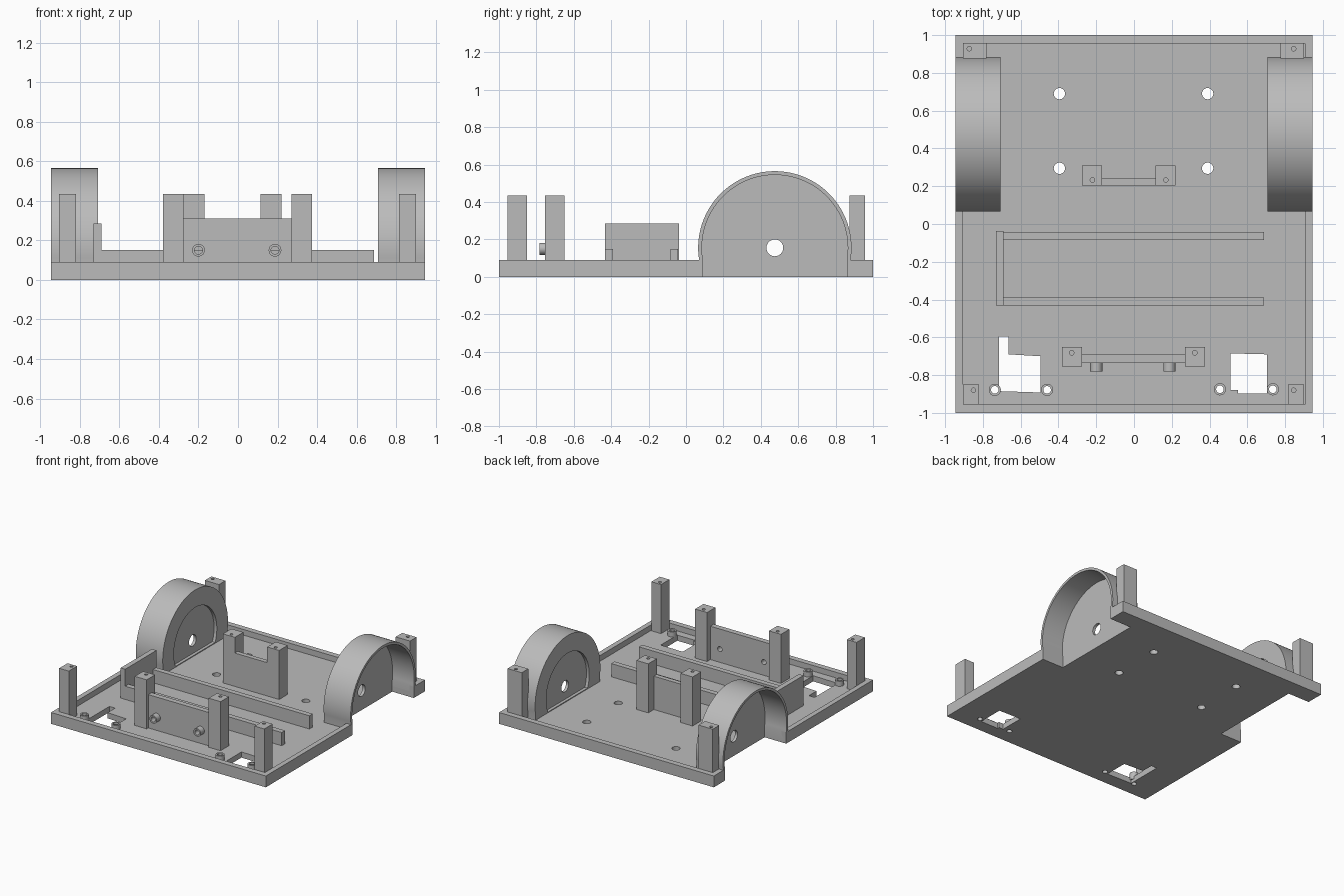
import bpy
import bmesh
import math

old = bpy.data.objects.get("Cube")
if old:
    bpy.data.objects.remove(old, do_unlink=True)

grey = bpy.data.materials.new("light_grey")
grey.use_nodes = True
COLOUR = (0.5, 0.5, 0.5, 1)
grey.diffuse_color = COLOUR
grey.node_tree.nodes["Principled BSDF"].inputs["Base Color"].default_value = COLOUR


def prism(name, pts, axis, lo, hi):
    """Extrude a 2D outline along x (points are y,z), y (x,z) or z (x,y)."""
    def place(p, t):
        return {"x": (t, p[0], p[1]), "y": (p[0], t, p[1]), "z": (p[0], p[1], t)}[axis]
    bm = bmesh.new()
    face = bm.faces.new([bm.verts.new(place(p, lo)) for p in pts])
    out = bmesh.ops.extrude_face_region(bm, geom=[face])
    for v in out["geom"]:
        if isinstance(v, bmesh.types.BMVert):
            v.co["xyz".index(axis)] = hi
    bmesh.ops.recalc_face_normals(bm, faces=bm.faces[:])
    mesh = bpy.data.meshes.new(name)
    bm.to_mesh(mesh)
    bm.free()
    mesh.materials.append(grey)
    obj = bpy.data.objects.new(name, mesh)
    bpy.context.collection.objects.link(obj)
    return obj


def box(name, x0, x1, y0, y1, z0, z1):
    return prism(name, [(x0, y0), (x1, y0), (x1, y1), (x0, y1)], "z", z0, z1)


def cyl(name, a, b, r, axis, lo, hi, n=32):
    pts = [(a + r * math.cos(i * math.tau / n), b + r * math.sin(i * math.tau / n))
           for i in range(n)]
    return prism(name, pts, axis, lo, hi)


def cut(obj, cutters):
    """Subtract the cutters, bake the result and delete them."""
    for c in cutters:
        c.hide_render = True
        mod = obj.modifiers.new("cut", "BOOLEAN")
        mod.operation, mod.solver, mod.object = "DIFFERENCE", "EXACT", c
    deps = bpy.context.evaluated_depsgraph_get()
    baked = bpy.data.meshes.new_from_object(obj.evaluated_get(deps))
    obj.modifiers.clear()
    obj.data = baked
    for c in cutters:
        bpy.data.objects.remove(c, do_unlink=True)


def smooth(obj):
    bpy.ops.object.select_all(action="DESELECT")
    obj.select_set(True)
    bpy.context.view_layer.objects.active = obj
    bpy.ops.object.shade_smooth_by_angle(angle=math.radians(30))


W, RIM, FLOOR = 0.945, 0.09, 0.045
POST_TOP, WALL_TOP = 0.435, 0.31
AXLE_Y, AXLE_Z = 0.475, 0.155
WELL_IN, WELL_WALL = 0.708, 0.755


def arch(r, bottom, n=64):
    """Wheel arch outline that drops straight down below the plate top."""
    a0 = math.asin((RIM - AXLE_Z) / r)
    step = (math.pi - 2 * a0) / n
    pts = [(AXLE_Y + r * math.cos(a0 + i * step), AXLE_Z + r * math.sin(a0 + i * step))
           for i in range(n + 1)]
    return pts + [(pts[-1][0], bottom), (pts[0][0], bottom)]


def wheel_space(s):
    return prism("cutter", arch(0.39, -0.1), "x", s * WELL_WALL, s * 1.1)


# Base plate: shallow tray with wheel slots, mounting holes and sensor openings
standoffs = [(-0.737, -0.878), (-0.46, -0.878), (0.455, -0.875), (0.735, -0.875)]
left_opening = [(-0.715, -0.595), (-0.665, -0.595), (-0.665, -0.69),
                (-0.495, -0.70), (-0.495, -0.892), (-0.715, -0.885)]
right_opening = [(0.51, -0.685), (0.705, -0.69), (0.705, -0.897),
                 (0.55, -0.897), (0.55, -0.88), (0.51, -0.88)]
base = box("base_plate", -W, W, -1, 1, 0, RIM)
tools = [box("cutter", -0.905, 0.905, -0.955, 0.955, FLOOR, 0.2)]
tools += [wheel_space(s) for s in (-1, 1)]
tools += [prism("cutter", o, "z", -0.1, 0.2) for o in (left_opening, right_opening)]
tools += [cyl("cutter", x, y, 0.03, "z", -0.1, 0.2)
          for x in (-0.395, 0.39) for y in (0.295, 0.69)]
tools += [cyl("cutter", x, y, 0.02, "z", -0.1, 0.2) for x, y in standoffs]
cut(base, tools)

# Standoff tubes beside the openings
for i, (x, y) in enumerate(standoffs):
    tube = cyl(f"standoff_{i + 1}", x, y, 0.032, "z", FLOOR - 0.02, 0.085)
    cut(tube, [cyl("cutter", x, y, 0.02, "z", -0.1, 0.2)])
    smooth(tube)

# Wheel wells: open outward, with an axle hole and a round recess inside
for side, s in (("left", 1), ("right", -1)):
    well = prism(f"{side}_wheel_well", arch(0.41, 0.0), "x", s * WELL_IN, s * W)
    cut(well, [wheel_space(s),
               cyl("cutter", AXLE_Y, AXLE_Z, 0.045, "x", s * 0.6, s * 1.1),
               prism("cutter", [(AXLE_Y + 0.27 * math.cos(t * math.pi / 32),
                                 max(FLOOR, AXLE_Z + 0.27 * math.sin(t * math.pi / 32)))
                                for t in range(-4, 37)],
                     "x", s * 0.6, s * (WELL_IN + 0.024))])
    smooth(well)


# Posts with a pilot hole in the top
def post(name, x0, x1, y0, y1, hx, hy):
    p = box(name, x0, x1, y0, y1, FLOOR - 0.01, POST_TOP)
    cut(p, [cyl("cutter", hx, hy, 0.012, "z", POST_TOP - 0.1, 0.6, 16)])


post("front_right_post", -0.905, -0.82, -0.955, -0.85, -0.85, -0.88)
post("front_left_post", 0.815, 0.9, -0.955, -0.85, 0.845, -0.88)
post("back_right_post", -0.905, -0.78, 0.875, 0.957, -0.872, 0.928)
post("back_left_post", 0.775, 0.9, 0.875, 0.957, 0.845, 0.928)
post("front_bracket_right_post", -0.38, -0.275, -0.755, -0.65, -0.33, -0.682)
post("front_bracket_left_post", 0.27, 0.375, -0.755, -0.65, 0.322, -0.682)
post("rear_bracket_right_post", -0.275, -0.17, 0.203, 0.31, -0.22, 0.233)
post("rear_bracket_left_post", 0.115, 0.22, 0.203, 0.31, 0.168, 0.233)

# Bracket walls between the posts
box("rear_bracket_wall", -0.175, 0.12, 0.203, 0.24, FLOOR - 0.01, WALL_TOP)
front_wall = box("front_bracket_wall", -0.28, 0.275, -0.735, -0.692, FLOOR - 0.01, WALL_TOP)
boss_x = (-0.2, 0.187)
cut(front_wall, [cyl("cutter", x, 0.15, 0.02, "y", -0.9, -0.6) for x in boss_x])

# Hollow bosses on the front wall
for x, side in zip(boss_x, ("right", "left")):
    boss = cyl(f"{side}_boss", x, 0.15, 0.032, "y", -0.782, -0.73)
    cut(boss, [cyl("cutter", x, 0.15, 0.02, "y", -0.9, -0.6)])
    smooth(boss)

# Battery rails and their end stop
box("front_rail", -0.7, 0.687, -0.432, -0.39, FLOOR - 0.01, 0.15)
box("rear_rail", -0.7, 0.687, -0.084, -0.042, FLOOR - 0.01, 0.15)
box("rail_end_stop", -0.73, -0.69, -0.432, -0.038, FLOOR - 0.01, 0.285)
